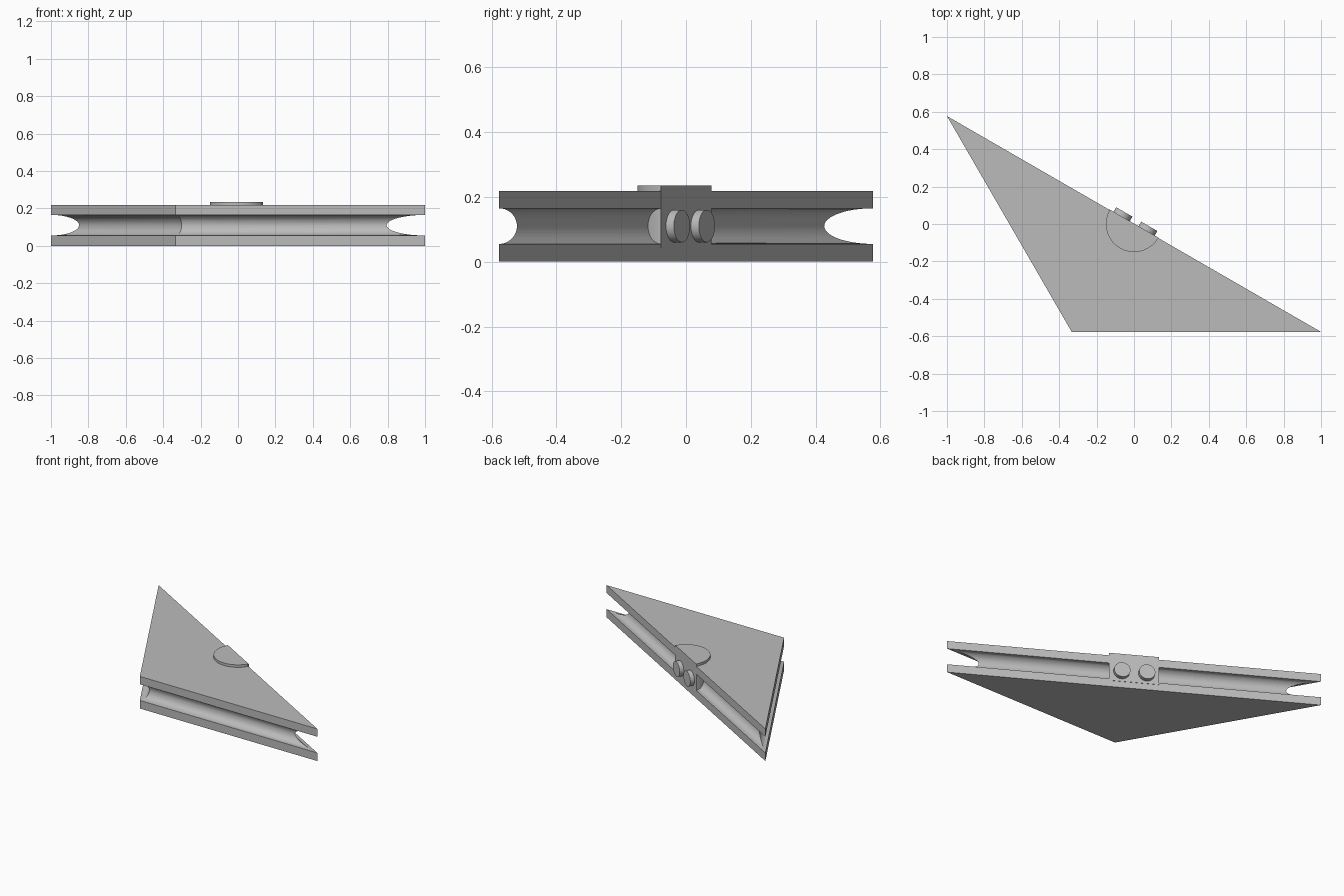
import bpy, bmesh, math
from mathutils import Vector, Matrix

old = bpy.data.objects.get("Cube")
if old:
    bpy.data.objects.remove(old, do_unlink=True)

HEIGHT, MID, GROOVE = 0.218, 0.11, 0.055
A, B, C = Vector((-1, 0.577, 0)), Vector((1, -0.577, 0)), Vector((-0.333, -0.577, 0))
ALONG = (B - A).normalized()
OUT = Vector((-ALONG.y, ALONG.x, 0))

grey = bpy.data.materials.new("plain_grey")
grey.use_nodes = True
grey.diffuse_color = (0.5, 0.5, 0.5, 1)
grey.node_tree.nodes["Principled BSDF"].inputs["Base Color"].default_value = (0.5, 0.5, 0.5, 1)


def make(name, bm):
    bmesh.ops.recalc_face_normals(bm, faces=bm.faces)
    mesh = bpy.data.meshes.new(name)
    bm.to_mesh(mesh)
    bm.free()
    mesh.materials.append(grey)
    obj = bpy.data.objects.new(name, mesh)
    bpy.context.collection.objects.link(obj)
    return obj


def prism(name, outline, z0, z1):
    bm = bmesh.new()
    face = bm.faces.new([bm.verts.new((p.x, p.y, z0)) for p in outline])
    ext = bmesh.ops.extrude_face_region(bm, geom=[face])
    verts = [v for v in ext["geom"] if isinstance(v, bmesh.types.BMVert)]
    bmesh.ops.translate(bm, verts=verts, vec=(0, 0, z1 - z0))
    return make(name, bm)


def rod(name, start, end, radius):
    bm = bmesh.new()
    axis = end - start
    turn = axis.to_track_quat("Z", "Y").to_matrix().to_4x4()
    bmesh.ops.create_cone(bm, cap_ends=True, segments=48, radius1=radius, radius2=radius,
                          depth=axis.length,
                          matrix=Matrix.Translation((start + end) / 2) @ turn)
    return make(name, bm)


def smooth(obj):
    bpy.ops.object.select_all(action="DESELECT")
    obj.select_set(True)
    bpy.context.view_layer.objects.active = obj
    bpy.ops.object.shade_smooth_by_angle(angle=math.radians(30))


# Triangular body with a round groove along each edge
body = prism("triangular_body", [A, C, B], 0, HEIGHT)
lift = Vector((0, 0, MID))
cutters = []
for label, p, q in (("back", A, B), ("side", A, C), ("front", C, B)):
    extra = (q - p).normalized() * 0.1
    cutter = rod(label + "_groove_cutter", p - extra + lift, q + extra + lift, GROOVE)
    cutter.hide_render = True
    mod = body.modifiers.new(label + "_groove", "BOOLEAN")
    mod.operation, mod.solver, mod.object = "DIFFERENCE", "EXACT", cutter
    cutters.append(cutter)
bpy.context.view_layer.update()
carved = bpy.data.meshes.new_from_object(body.evaluated_get(bpy.context.evaluated_depsgraph_get()))
body.modifiers.clear()
body.data = carved
for cutter in cutters:
    bpy.data.objects.remove(cutter, do_unlink=True)
smooth(body)

# Half-round hub block standing slightly above the top
arc = [ALONG * 0.15 * math.cos(a) - OUT * 0.15 * math.sin(a)
       for a in (math.pi * i / 32 for i in range(33))]
hub = prism("half_round_hub", arc, 0.04, 0.235)
smooth(hub)

# Thin face plate on the flat side of the hub
w = ALONG * 0.154
prism("hub_face_plate", [-w - OUT * 0.004, w - OUT * 0.004, w + OUT * 0.002, -w + OUT * 0.002],
      0.042, 0.235)

# Pair of round studs on the back
for label, t in (("right", -0.077), ("left", 0.077)):
    base = ALONG * t + lift
    smooth(rod(label + "_stud", base - OUT * 0.01, base + OUT * 0.03, 0.05))
